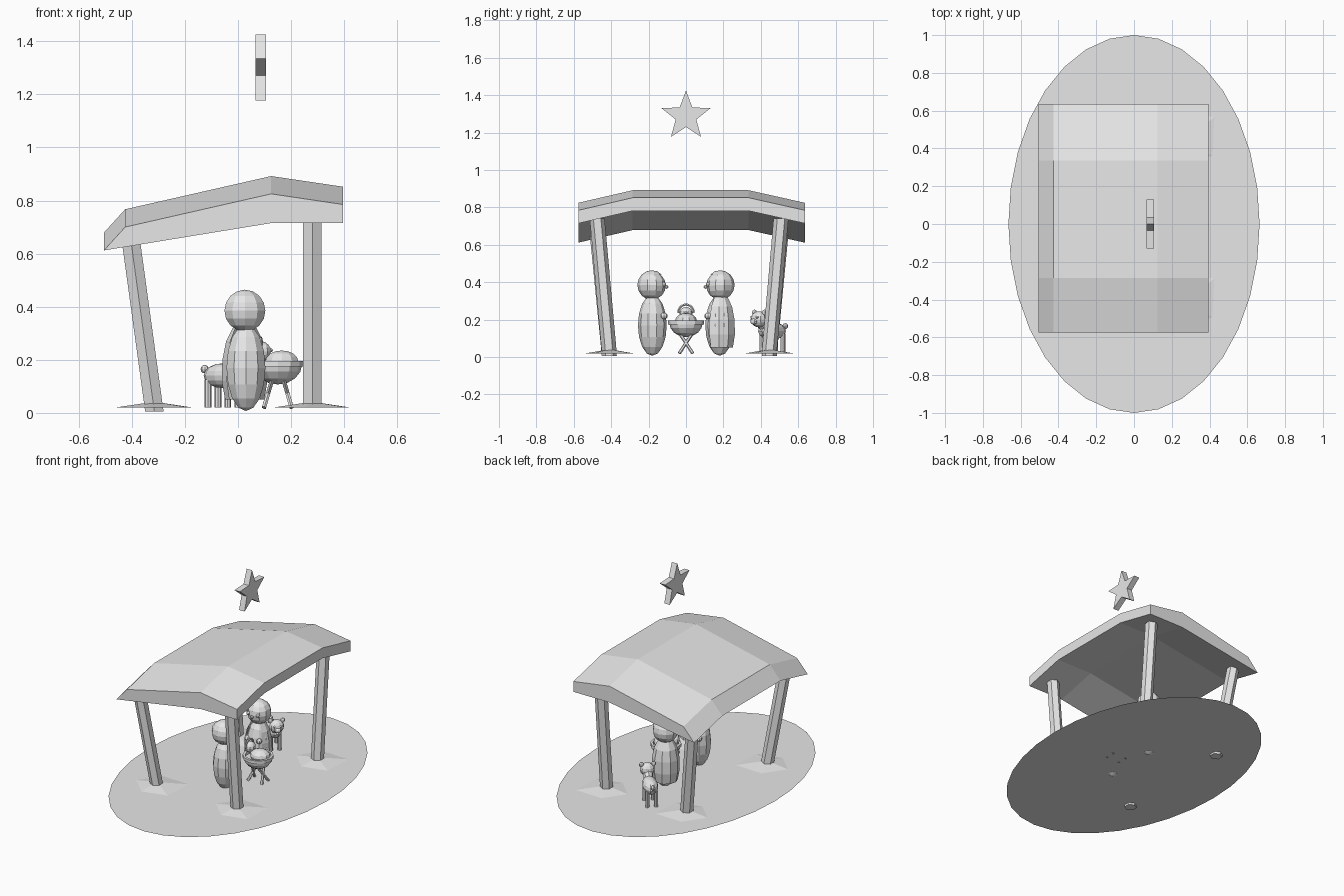
import bpy, bmesh, math
from mathutils import Vector, Matrix

cube = bpy.data.objects.get("Cube")
if cube:
    bpy.data.objects.remove(cube)

grey = bpy.data.materials.new("plain_grey")
grey.use_nodes = True
grey.diffuse_color = (0.8, 0.8, 0.8, 1)
grey.node_tree.nodes["Principled BSDF"].inputs["Base Color"].default_value = (0.8, 0.8, 0.8, 1)


def add(name, verts, faces):
    mesh = bpy.data.meshes.new(name)
    mesh.from_pydata(verts, [], faces)
    bm = bmesh.new()
    bm.from_mesh(mesh)
    bmesh.ops.remove_doubles(bm, verts=bm.verts, dist=0.0001)
    if len(bm.faces) > 1:
        bmesh.ops.recalc_face_normals(bm, faces=bm.faces)
    bm.to_mesh(mesh)
    bm.free()
    mesh.materials.append(grey)
    obj = bpy.data.objects.new(name, mesh)
    bpy.context.collection.objects.link(obj)
    return obj


def loft(name, rings):
    """Skin a list of equal rings and cap both ends."""
    n = len(rings[0])
    faces = [list(range(n)), list(range(len(rings) * n - n, len(rings) * n))]
    for r in range(len(rings) - 1):
        for i in range(n):
            j = (i + 1) % n
            faces.append((r * n + i, r * n + j, r * n + n + j, r * n + n + i))
    return add(name, [p for ring in rings for p in ring], faces)


def ring(center, radius, n, turn=0.0):
    return [Vector(center) + Vector((radius * math.cos(turn + math.tau * i / n),
                                     radius * math.sin(turn + math.tau * i / n), 0)) for i in range(n)]


def ball(name, center, size, turn=0.0, segs=10, rings=8, keep=None):
    """Ellipsoid; keep filters faces by their unit-sphere centre."""
    bm = bmesh.new()
    bmesh.ops.create_uvsphere(bm, u_segments=segs, v_segments=rings, radius=1)
    if keep:
        gone = [f for f in bm.faces if not keep(f.calc_center_median())]
        bmesh.ops.delete(bm, geom=gone, context='FACES')
    bm.transform(Matrix.Translation(center) @ Matrix.Rotation(turn, 4, 'Z')
                 @ Matrix.Diagonal((*size, 1)))
    obj = add(name, [], [])
    bm.to_mesh(obj.data)
    bm.free()
    return obj


def stick(name, a, b, radius, n=6):
    a, b = Vector(a), Vector(b)
    q = (b - a).to_track_quat('Z', 'Y')
    flat = ring((0, 0, 0), radius, n)
    return loft(name, [[a + q @ p for p in flat], [b + q @ p for p in flat]])


# Ground disc
GROUND = 0.02
add("ground", [(0.665 * math.cos(math.tau * i / 32), math.sin(math.tau * i / 32), GROUND)
               for i in range(32)], [list(range(32))])

# Leaning posts with dirt mounds
for side, low_x, top_x, low_z, top_z in (("right", -0.315, -0.405, 0.005, 0.66),
                                         ("left", 0.28, 0.28, 0.02, 0.74)):
    for end, low_y, top_y in (("front", -0.41, -0.475), ("back", 0.445, 0.508)):
        loft(f"{end}_{side}_post", [ring((low_x, low_y, low_z), 0.04, 6, math.pi / 6),
                                    ring((top_x, top_y, top_z), 0.04, 6, math.pi / 6)])
        reach = (0.19, 0.14, 0.15, 0.13, 0.16)
        base = [(low_x + r * math.cos(0.7 + math.tau * i / 5),
                 low_y + r * math.sin(0.7 + math.tau * i / 5), GROUND) for i, r in enumerate(reach)]
        add(f"{end}_{side}_mound", base + [(low_x, low_y, 0.042)],
            [(i, (i + 1) % 5, 5) for i in range(5)])

# Roof: one cross-section, lifted in the middle
section = [(-0.505, 0.612), (-0.425, 0.70), (0.125, 0.825), (0.395, 0.785),
           (0.395, 0.715), (0.125, 0.715)]
loft("roof", [[(x, y, z + lift) for x, z in section]
              for y, lift in ((-0.575, 0), (-0.285, 0.067), (0.335, 0.067), (0.635, 0))])

# Star
outline = []
for i in range(10):
    r = 0.137 if i % 2 == 0 else 0.058
    outline.append((r * math.sin(math.tau * i / 10), 1.288 + r * math.cos(math.tau * i / 10)))
loft("star", [[(x, y, z) for y, z in outline] for x in (0.065, 0.105)])

# Two standing figures facing each other
for name, y, face in (("front_figure", -0.18, 1), ("back_figure", 0.18, -1)):
    x = 0.03
    turn = 0 if face > 0 else math.pi
    ball(name + "_body", (x, y, 0.17), (0.077, 0.077, 0.163))
    ball(name + "_head", (x, y, 0.382), (0.074, 0.072, 0.074))
    ball(name + "_hair", (x - 0.004, y - 0.003 * face, 0.385), (0.081, 0.077, 0.079), turn,
         keep=lambda c: c.y < 0.2 or c.z > 0.75)
    ball(name + "_nose", (x, y + 0.074 * face, 0.375), (0.01, 0.012, 0.01), 0, 8, 6)
    for s in (-1, 1):
        ball(name + "_eye", (x + s * 0.036, y + 0.062 * face, 0.388), (0.012, 0.012, 0.013), 0, 8, 6)
        ball(name + "_hand", (x + s * 0.045, y + 0.062 * face, 0.22), (0.017, 0.02, 0.017), 0, 8, 6)

# Cloak on the back figure, open towards the manger
levels = ((0.05, 0.074), (0.12, 0.086), (0.2, 0.084), (0.27, 0.07), (0.32, 0.045))
cols = 8
angles = [math.radians(-40 + 260 * i / (cols - 1)) for i in range(cols)]
add("cloak", [(0.025 + r * math.cos(a), 0.18 + r * math.sin(a), z) for z, r in levels for a in angles],
    [(k * cols + i, k * cols + i + 1, (k + 1) * cols + i + 1, (k + 1) * cols + i)
     for k in range(len(levels) - 1) for i in range(cols - 1)])

# Manger: bowl, rim and crossed legs
ball("manger_bowl", (0.15, 0, 0.185), (0.092, 0.09, 0.078), 0, 12, 8, keep=lambda c: c.z < 0)
outer, inner = (ring((0.15, 0, 0.175), r, 12) for r in (0.095, 0.08))
loft("manger_rim", [outer, [p + Vector((0, 0, 0.02)) for p in outer],
                    [p + Vector((0, 0, 0.02)) for p in inner], inner])
for end in (-1, 1):
    for s in (-1, 1):
        stick("manger_leg", (0.15 + end * 0.052, s * 0.036, GROUND),
              (0.15 + end * 0.02, -s * 0.036, 0.13), 0.009)

# Swaddled baby
ball("baby_body", (0.165, 0, 0.195), (0.065, 0.058, 0.04))
ball("baby_head", (0.09, 0, 0.232), (0.036, 0.036, 0.036))
ball("baby_nose", (0.124, 0, 0.236), (0.007, 0.007, 0.007), 0, 8, 6)
hood = [(0.042 * math.cos(math.pi * i / 8), 0.237 + 0.044 * math.sin(math.pi * i / 8)) for i in range(9)]
for (y0, z0), (y1, z1) in zip(hood, hood[1:]):
    stick("baby_hood_edge", (0.085, y0, z0), (0.085, y1, z1), 0.007)

# Small animal looking diagonally towards the manger
turn = -math.pi / 4
place = Matrix.Translation((-0.055, 0.46, 0)) @ Matrix.Rotation(turn, 4, 'Z')


def spot(along, across, z):
    return place @ Vector((along, across, z))


ball("animal_body", spot(0, 0, 0.14), (0.095, 0.048, 0.047), turn)
ball("animal_head", spot(0.1, 0, 0.202), (0.042, 0.046, 0.043), turn)
ball("animal_snout", spot(0.138, 0, 0.19), (0.016, 0.022, 0.016), turn, 8, 6)
ball("animal_tail", spot(-0.1, 0, 0.165), (0.016, 0.014, 0.016), turn, 8, 6)
stick("animal_neck", spot(0.05, 0, 0.15), spot(0.09, 0, 0.195), 0.03, 8)
for s in (-1, 1):
    ball("animal_ear", spot(0.095, s * 0.038, 0.238), (0.01, 0.016, 0.016), turn, 8, 6)
    ball("animal_eye", spot(0.133, s * 0.02, 0.213), (0.008, 0.008, 0.008), turn, 8, 6)
    for along in (-0.055, 0.05):
        stick("animal_leg", spot(along, s * 0.027, GROUND), spot(along, s * 0.027, 0.125), 0.013, 8)
